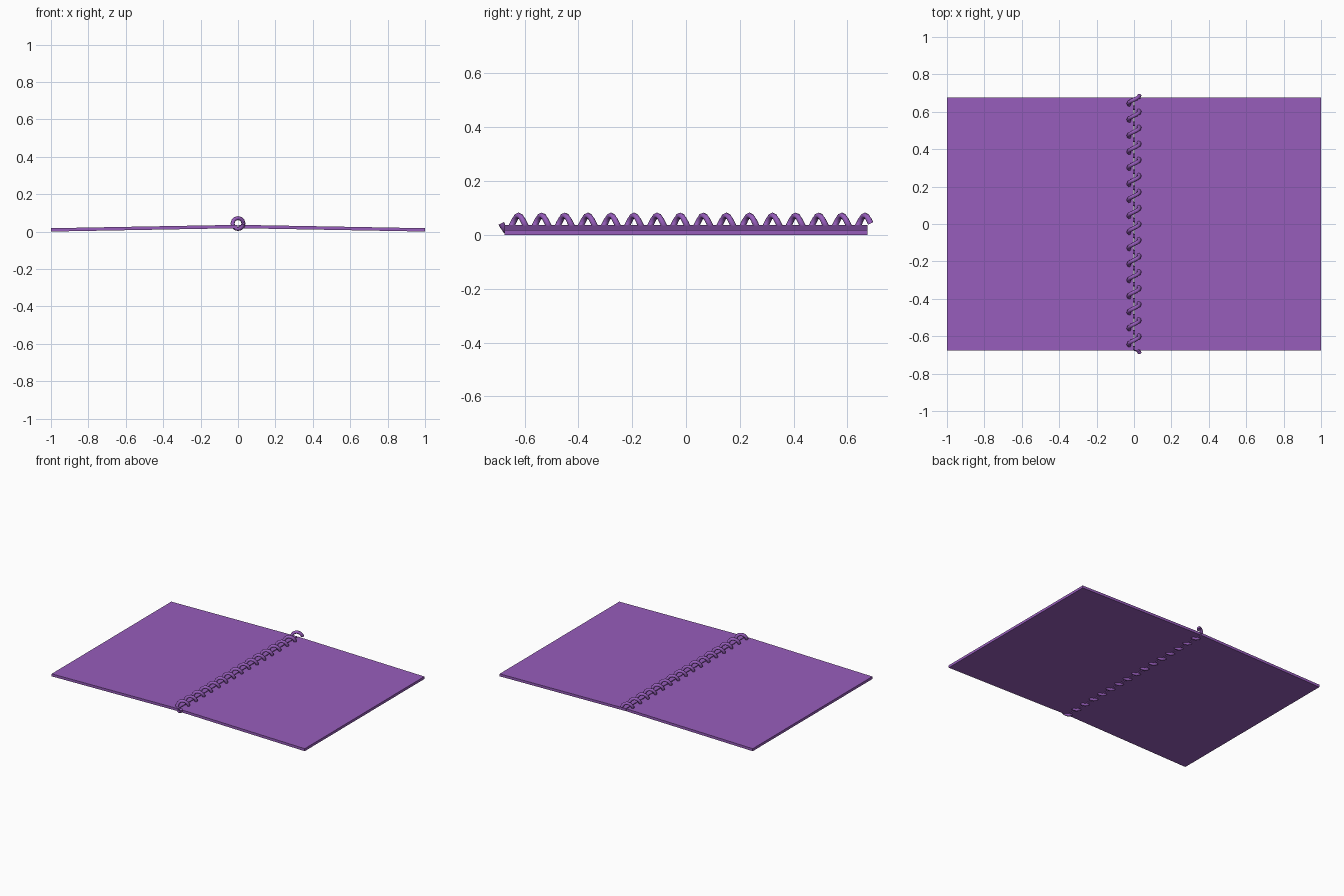
import bpy, bmesh, math
from mathutils import Vector

if "Cube" in bpy.data.objects:
    bpy.data.objects.remove(bpy.data.objects["Cube"], do_unlink=True)

purple = bpy.data.materials.new("purple")
purple.use_nodes = True
purple.diffuse_color = (0.31, 0.11, 0.50, 1)
purple.node_tree.nodes["Principled BSDF"].inputs["Base Color"].default_value = purple.diffuse_color


def add_object(name, bm):
    bmesh.ops.recalc_face_normals(bm, faces=bm.faces[:])
    mesh = bpy.data.meshes.new(name)
    bm.to_mesh(mesh)
    bm.free()
    mesh.materials.append(purple)
    obj = bpy.data.objects.new(name, mesh)
    bpy.context.collection.objects.link(obj)
    return obj


# Two page blocks, sloping gently down from the spine
def page_block(name, side):
    half_depth, thickness, rise = 0.675, 0.018, 0.018
    profile = [(0.003, rise), (1, 0), (1, thickness), (0.003, rise + thickness)]
    bm = bmesh.new()
    face = bm.faces.new([bm.verts.new((side * x, -half_depth, z)) for x, z in profile])
    ext = bmesh.ops.extrude_face_region(bm, geom=[face])
    verts = [g for g in ext["geom"] if isinstance(g, bmesh.types.BMVert)]
    bmesh.ops.translate(bm, verts=verts, vec=(0, 2 * half_depth, 0))
    return add_object(name, bm)


page_block("left_pages", 1)
page_block("right_pages", -1)


# Spiral binding: a round wire swept along a helix
def spiral(name, turns, steps, sides, radius, wire, pitch, height):
    bm = bmesh.new()
    rings = []
    for i in range(turns * steps + 1):
        a = math.tau * i / steps
        out = Vector((math.cos(a), 0, -math.sin(a)))
        tangent = Vector((-radius * math.sin(a), pitch / math.tau, -radius * math.cos(a))).normalized()
        across = tangent.cross(out)
        centre = out * radius + Vector((0, pitch * (i / steps - turns / 2), height))
        angles = [math.tau * k / sides for k in range(sides)]
        rings.append([bm.verts.new(centre + wire * (out * math.cos(t) + across * math.sin(t)))
                      for t in angles])
    for a, b in zip(rings, rings[1:]):
        for k in range(sides):
            n = (k + 1) % sides
            bm.faces.new((a[k], a[n], b[n], b[k])).smooth = True
    bm.faces.new(rings[0])
    bm.faces.new(rings[-1])
    return add_object(name, bm)


wire = spiral("spiral_binding", 16, 12, 8, 0.029, 0.011, 0.0858, 0.043)
bpy.context.view_layer.objects.active = wire
wire.select_set(True)
bpy.ops.object.shade_smooth_by_angle(angle=math.radians(50))
